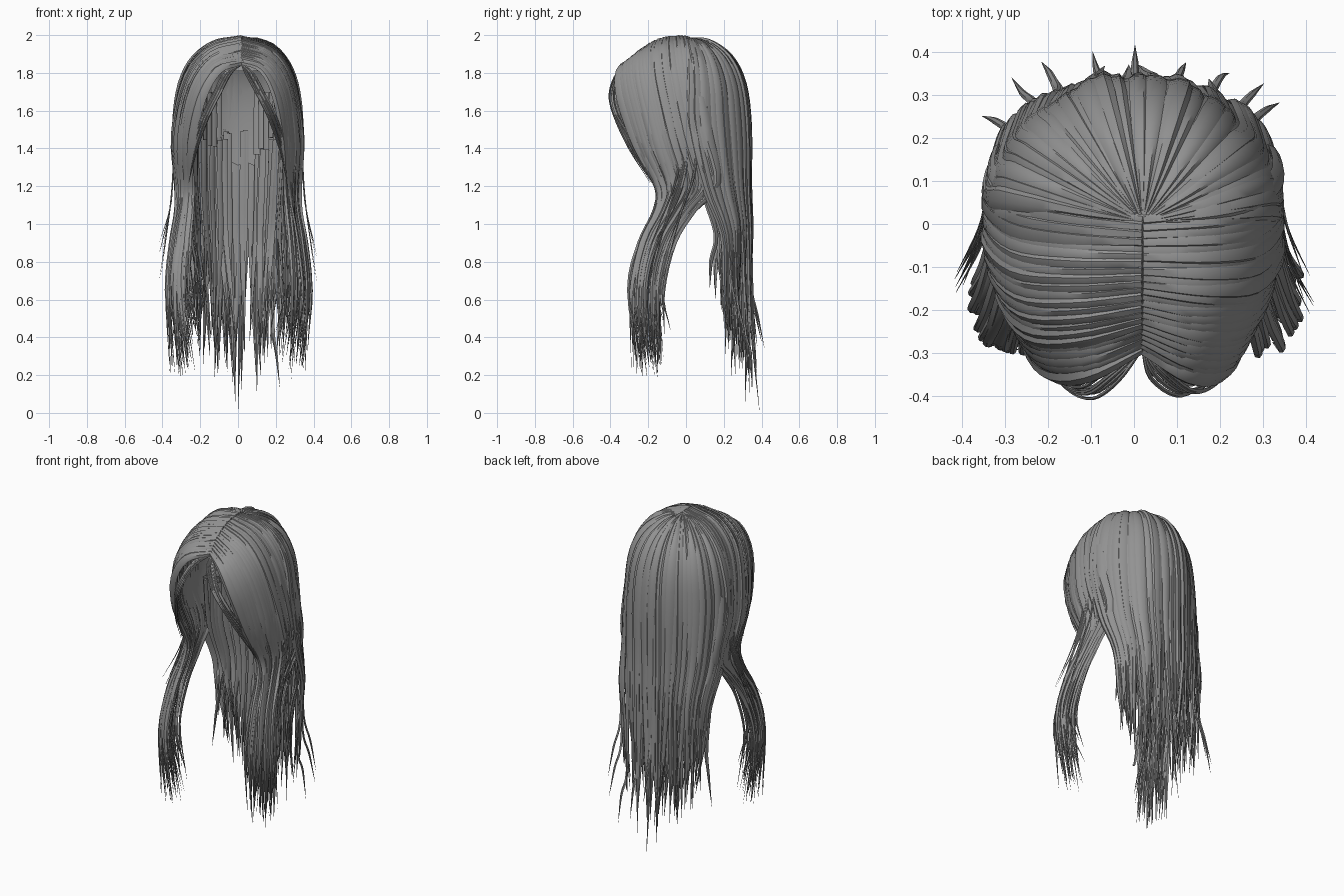
import bpy, bmesh, math, random
from mathutils import Vector

if "Cube" in bpy.data.objects:
    bpy.data.objects.remove(bpy.data.objects["Cube"])

random.seed(7)
R = random.uniform
hair = bpy.data.materials.new("ash_grey_hair")
hair.diffuse_color = (0.29, 0.29, 0.29, 1)
hair.use_nodes = True
hair.node_tree.nodes["Principled BSDF"].inputs["Base Color"].default_value = hair.diffuse_color


def spline(pts, per=4):
    """Catmull-Rom resampling of a control path."""
    p = [Vector(q) for q in pts]
    p = [2 * p[0] - p[1]] + p + [2 * p[-1] - p[-2]]
    out = []
    for i in range(1, len(p) - 2):
        a, b, c, d = p[i - 1:i + 3]
        for k in range(per):
            t = k / per
            out.append(0.5 * (2 * b + (c - a) * t + (2 * a - 5 * b + 4 * c - d) * t * t
                              + (3 * b - a - 3 * c + d) * t ** 3))
    return out + [p[-2]]


def add_strand(bm, pts, widths, thick=0.008, twist=0.0):
    """Flattened tapering lock with a ridge along its outer face."""
    path = spline(pts)
    n = len(path) - 1
    rings = []
    for i, p in enumerate(path):
        tan = (path[min(i + 1, n)] - path[max(i - 1, 0)]).normalized()
        out = Vector((p.x, p.y, p.z - min(p.z, 1.6)))
        out = (out - tan * out.dot(tan)).normalized()
        side = tan.cross(out)
        ca, sa = math.cos(twist * i / n), math.sin(twist * i / n)
        side, out = side * ca + out * sa, out * ca - side * sa
        f = i / n * (len(widths) - 1)
        j = min(int(f), len(widths) - 2)
        w = widths[j] + (widths[j + 1] - widths[j]) * (f - j)
        h = min(thick, w * 0.4)
        rings.append([bm.verts.new(p + side * x * w + out * y * h) for x, y in
                      ((-0.5, -0.3), (-0.2, 0.8), (0.25, 1.0), (0.5, 0.0), (0, -0.8))])
    for a, b in zip(rings, rings[1:]):
        for k in range(5):
            m = (k + 1) % 5
            bm.faces.new((a[k], a[m], b[m], b[k]))
    bm.faces.new(rings[0][::-1])
    bm.faces.new(rings[-1])


def finish(bm, name, angle=40):
    bmesh.ops.recalc_face_normals(bm, faces=bm.faces)
    me = bpy.data.meshes.new(name)
    bm.to_mesh(me)
    bm.free()
    me.materials.append(hair)
    ob = bpy.data.objects.new(name, me)
    bpy.context.collection.objects.link(ob)
    bpy.ops.object.select_all(action='DESELECT')
    ob.select_set(True)
    bpy.context.view_layer.objects.active = ob
    bpy.ops.object.shade_smooth_by_angle(angle=math.radians(angle))


# Guide paths beside the parting: crown, middle and hairline
CROWN = [(0, 0.01, 1.985), (0.17, 0.03, 1.945), (0.285, 0.06, 1.79), (0.335, 0.11, 1.5), (0.325, 0.17, 1.22),
         (0.32, 0.04, 1.07), (0.34, -0.07, 0.9), (0.37, -0.135, 0.65), (0.35, -0.13, 0.33)]
MIDDLE = [(0, -0.16, 1.965), (0.16, -0.18, 1.915), (0.275, -0.17, 1.76), (0.335, -0.1, 1.46), (0.32, -0.03, 1.21),
          (0.32, -0.08, 1.07), (0.345, -0.17, 0.9), (0.365, -0.22, 0.65), (0.33, -0.2, 0.31)]
HAIRLINE = [(0, -0.29, 1.855), (0.12, -0.355, 1.815), (0.205, -0.35, 1.66), (0.25, -0.265, 1.42), (0.26, -0.15, 1.2),
            (0.275, -0.16, 1.07), (0.3, -0.24, 0.9), (0.32, -0.295, 0.65), (0.31, -0.27, 0.33)]


def guide(u):
    wa, wb, wc = (1 - u) * (1 - 2 * u), 4 * u * (1 - u), u * (2 * u - 1)
    return [Vector(a) * wa + Vector(b) * wb + Vector(c) * wc for a, b, c in zip(CROWN, MIDDLE, HAIRLINE)]


def side_path(u, s, depth, spread, tip):
    """One lock from the parting to its tip, drifting smoothly outwards or inwards."""
    drift = Vector((R(-1.3, 0.7), R(-0.4, 0.4), 0)) * spread
    pts = []
    for i, p in enumerate(guide(u)):
        q = Vector((p.x * (1 - depth * min(i, 4) / 4), p.y, p.z)) + drift * max(0, i - 3) / 5
        if i == 8:
            q += Vector((R(-0.02, 0.02), R(-0.02, 0.03), tip))
        pts.append((0.02 * max(0, 1 - i / 3) + s * q.x, q.y, q.z))
    return pts


for s, label in ((-1, "left"), (1, "right")):
    # Side locks sweeping off the parting, gathered at the neck and falling forward
    bm = bmesh.new()
    N = 22
    for i in range(N):
        u = i / (N - 1)
        add_strand(bm, side_path(u, s, R(0, 0.035), 0.04, R(-0.12, 0.14)),
                   [0.03, 0.05, 0.06, 0.06, 0.042, 0.034, 0.032, 0.024, 0.002], R(0.006, 0.013))
    finish(bm, "side_locks_" + label)

    # Thin inner strands filling the front bundle
    bm = bmesh.new()
    for i in range(34):
        add_strand(bm, side_path(R(0, 1), s, R(0.03, 0.1), 0.075, R(-0.13, 0.3))[2:],
                   [0.02, 0.028, 0.026, 0.022, 0.02, 0.016, 0.001], 0.006, R(-0.8, 0.8))
    finish(bm, "inner_side_strands_" + label)

    # Loose wisps over the forehead
    bm = bmesh.new()
    for i in range(9):
        a, b = R(-0.025, 0.02), R(-0.012, 0.04)
        add_strand(bm, [(0.02, -0.29, 1.845), (s * (0.06 + a), -0.355 + b, 1.8), (s * (0.12 + a), -0.395 + b, 1.69),
                        (s * (0.18 + a), -0.37 + b, 1.57), (s * (0.23 + a / 2), -0.29 + b, 1.42 + a),
                        (s * 0.26, -0.18 + b, 1.22)], [0.008, 0.012, 0.014, 0.012, 0.002], 0.004)
    finish(bm, "forehead_wisps_" + label)

    # Flyaway strands along the outer sides
    bm = bmesh.new()
    for i in range(7):
        y, z = R(-0.08, 0.02), R(0.7, 0.95)
        add_strand(bm, [(s * 0.335, y + 0.06, 1.5), (s * 0.345, y + 0.03, 1.25), (s * 0.36, y - 0.03, 1.08),
                        (s * R(0.39, 0.42), y - 0.13, z)], [0.012, 0.012, 0.009, 0.001], 0.004)
    finish(bm, "flyaway_strands_" + label)


def back_path(a, rad, tip, spread):
    """Fan from the crown over the skull, then a hanging curtain."""
    sx, cy = math.sin(a), math.cos(a)
    pts = [(0.02, 0.005, 1.985)]
    for r, z in ((0.12, 1.968), (0.24, 1.885), (0.312, 1.74), (0.34, 1.52)):
        r *= rad
        pts.append((0.02 * (1 - r / 0.34) + sx * r, cy * r, z - (1 - rad) * 0.3))
    for x, y0, k, z in ((0.33, 0.08, 0.26, 1.2), (0.305, 0.18, 0.165, 0.95)):
        pts.append((sx * x * rad, y0 + k * cy - (1 - rad) * 0.3, z))
    dx, dy = R(-1, 1) * spread, R(-1, 0.7) * spread
    mid = (0.95 + tip) / 2
    low = (1 - rad) * 0.35
    pts.append((sx * 0.285 * rad + dx * 0.5, 0.19 + 0.155 * cy - low + dy * 0.5, mid))
    pts.append((sx * 0.27 * rad + dx, 0.205 + 0.15 * cy - low + dy, tip))
    return pts


# Back curtain, outer locks
bm = bmesh.new()
N = 32
for i in range(N):
    a = math.radians(-84 + 168 * i / (N - 1))
    tip = 0.08 + 0.34 * math.sin(a) ** 2 + R(-0.04, 0.18)
    add_strand(bm, back_path(a, R(0.965, 1.01), tip, 0.045),
               [0.006, 0.026, 0.046, 0.058, 0.058, 0.046, 0.036, 0.026, 0.001], R(0.006, 0.013), R(-0.3, 0.3))
add_strand(bm, back_path(0.03, 1.0, 0.0, 0.0)[:-1] + [(0.0, 0.39, 0.0)],
           [0.006, 0.024, 0.04, 0.045, 0.045, 0.04, 0.034, 0.02, 0.001])
finish(bm, "back_locks")

# Back curtain, thin inner strands
bm = bmesh.new()
for i in range(56):
    a = math.radians(R(-76, 76))
    tip = 0.08 + 0.4 * math.sin(a) ** 2 + R(0, 0.3)
    add_strand(bm, back_path(a, R(0.74, 0.96), tip, 0.05)[4:],
               [0.03, 0.034, 0.03, 0.024, 0.001], 0.007, R(-0.9, 0.9))
finish(bm, "inner_back_strands")

# Short flicks lifting off the back curtain
bm = bmesh.new()
for i in range(9):
    a = math.radians(-76 + 19 * i + R(-6, 6))
    sx, cy, z = math.sin(a), math.cos(a), R(0.3, 0.6)
    add_strand(bm, [(sx * 0.31, 0.16 + 0.18 * cy, 0.95), (sx * 0.3, 0.19 + 0.155 * cy, z + 0.15),
                    (sx * 0.33, 0.21 + R(0.15, 0.19) * cy, z), (sx * 0.36, 0.22 + R(0.16, 0.2) * cy, z - 0.18)],
               [0.02, 0.022, 0.016, 0.001], 0.006)
finish(bm, "back_flicks")

# Scalp cap beneath the locks, open at the face
bm = bmesh.new()
SEG = 48
PROFILE = [(0.03, 1.972), (0.12, 1.945), (0.21, 1.89), (0.275, 1.81), (0.31, 1.7),
           (0.322, 1.58), (0.322, 1.44), (0.315, 1.31)]
rings = []
for r, z in PROFILE:
    ring = []
    for k in range(SEG):
        t = 2 * math.pi * k / SEG
        jag = 0.02 * (k % 2) if z < 1.35 else 0
        ring.append(bm.verts.new((r * math.cos(t), r * math.sin(t), z + jag)))
    rings.append(ring)
bm.faces.new(rings[0])
for a, b in zip(rings, rings[1:]):
    for k in range(SEG):
        m = (k + 1) % SEG
        c = (a[k].co + a[m].co + b[k].co + b[m].co) / 4
        if c.z > 1.83 or c.y > -0.05 - (c.z - 1.3) * 0.4:
            bm.faces.new((a[k], b[k], b[m], a[m]))
bmesh.ops.delete(bm, geom=[v for v in bm.verts if not v.link_faces], context='VERTS')
finish(bm, "scalp_cap")

# Blunt short strips lining the temples
bm = bmesh.new()
for s in (-1, 1):
    for i in range(6):
        x, y = 0.1 + 0.025 * i, 0.26 - 0.04 * i
        z = 1.36 + 0.03 * i + R(-0.03, 0.03)
        add_strand(bm, [(s * x, y, 1.7), (s * x, y, 1.58), (s * x, y - 0.01, z)], [0.03, 0.035, 0.035], 0.008)
finish(bm, "temple_strips")
